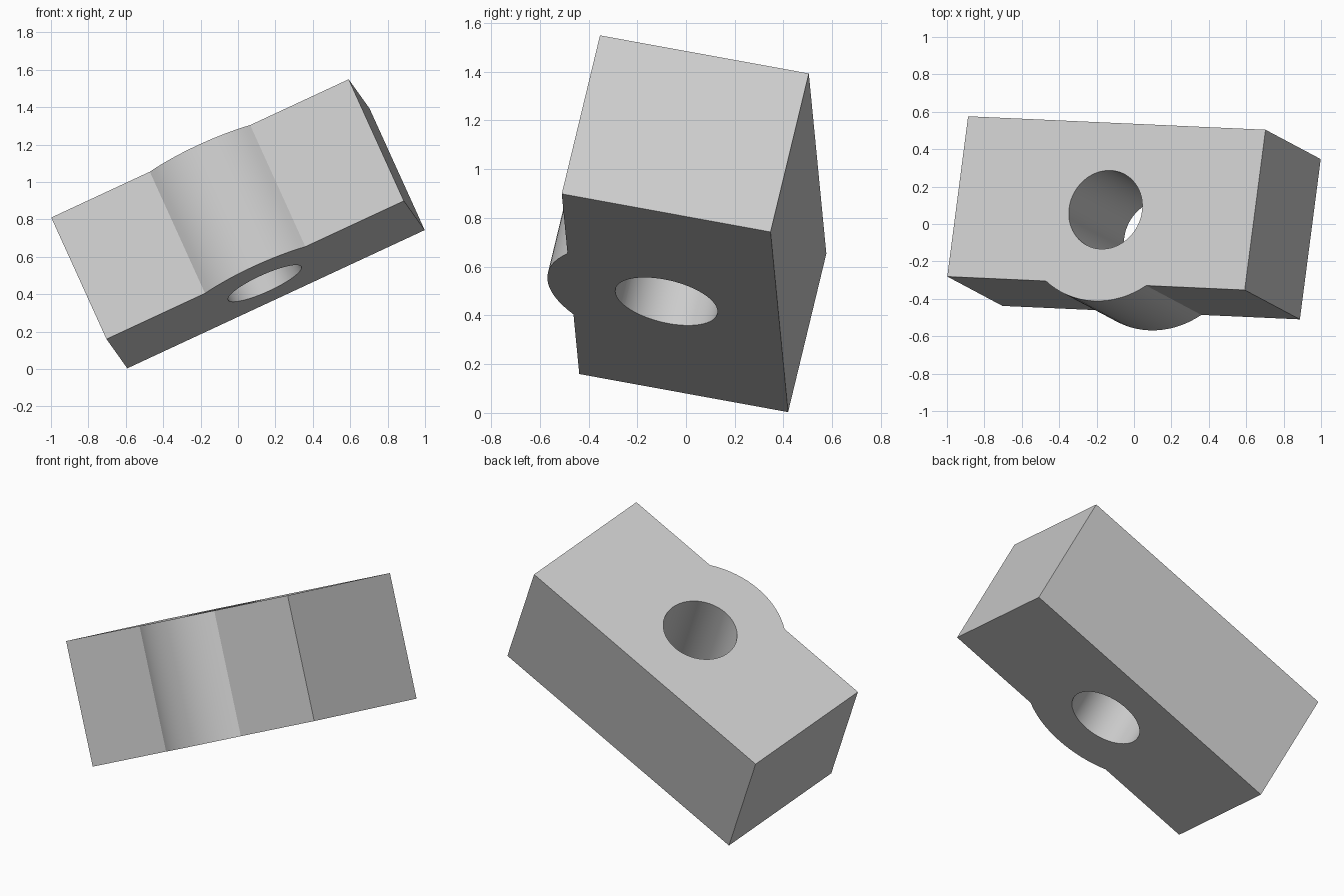
import bpy, bmesh, math
from mathutils import Matrix, Vector

if "Cube" in bpy.data.objects:
    bpy.data.objects.remove(bpy.data.objects["Cube"], do_unlink=True)

LENGTH, DEPTH, HEIGHT = 1.755, 0.878, 0.731
HOLE_RADIUS, BOSS_RADIUS = 0.215, 0.5
HOLE_Y = -0.036
ARC_STEPS = 16

grey = bpy.data.materials.new("light grey")
grey.use_nodes = True
grey.diffuse_color = (0.6, 0.6, 0.6, 1)
grey.node_tree.nodes["Principled BSDF"].inputs["Base Color"].default_value = grey.diffuse_color


def prism(name, outline, height):
    """Extrude a closed outline, centred on z."""
    bm = bmesh.new()
    base = bm.faces.new([bm.verts.new((x, y, -height / 2)) for x, y in outline])
    top = bmesh.ops.extrude_face_region(bm, geom=[base])["geom"]
    moved = [v for v in top if isinstance(v, bmesh.types.BMVert)]
    bmesh.ops.translate(bm, verts=moved, vec=(0, 0, height))
    bmesh.ops.recalc_face_normals(bm, faces=bm.faces)
    mesh = bpy.data.meshes.new(name)
    bm.to_mesh(mesh)
    bm.free()
    mesh.materials.append(grey)
    obj = bpy.data.objects.new(name, mesh)
    bpy.context.collection.objects.link(obj)
    return obj


def arc(radius, start, end, steps):
    angles = [start + (end - start) * i / steps for i in range(steps + 1)]
    return [(radius * math.cos(a), HOLE_Y + radius * math.sin(a)) for a in angles]


# Block outline with a curved boss, concentric with the hole, on the front
hx, hy = LENGTH / 2, DEPTH / 2
half = math.acos((hy + HOLE_Y) / BOSS_RADIUS)
down = -math.pi / 2
outline = [(-hx, -hy)] + arc(BOSS_RADIUS, down - half, down + half, ARC_STEPS)
outline += [(hx, -hy), (hx, hy), (-hx, hy)]
block = prism("bored_block", outline, HEIGHT)

# Round through hole
cutter = prism("hole_cutter", arc(HOLE_RADIUS, 0, math.tau, 64)[:-1], HEIGHT * 2)
cutter.hide_render = True
bore = block.modifiers.new("through_hole", "BOOLEAN")
bore.operation = "DIFFERENCE"
bore.solver = "EXACT"
bore.object = cutter
bpy.ops.object.select_all(action="DESELECT")
bpy.context.view_layer.objects.active = block
block.select_set(True)
bpy.ops.object.modifier_apply(modifier=bore.name)
bpy.data.objects.remove(cutter, do_unlink=True)
bpy.ops.object.shade_smooth_by_angle(angle=math.radians(30))

# Tilt the block into place
u = Vector((1.592, -0.072, 0.74)).normalized()
v = Vector((0.112, 0.857, -0.156))
v = (v - u * v.dot(u)).normalized()
turn = Matrix((u, v, u.cross(v))).transposed().to_4x4()
block.matrix_world = Matrix.Translation((0, 0.033, 0.776)) @ turn
